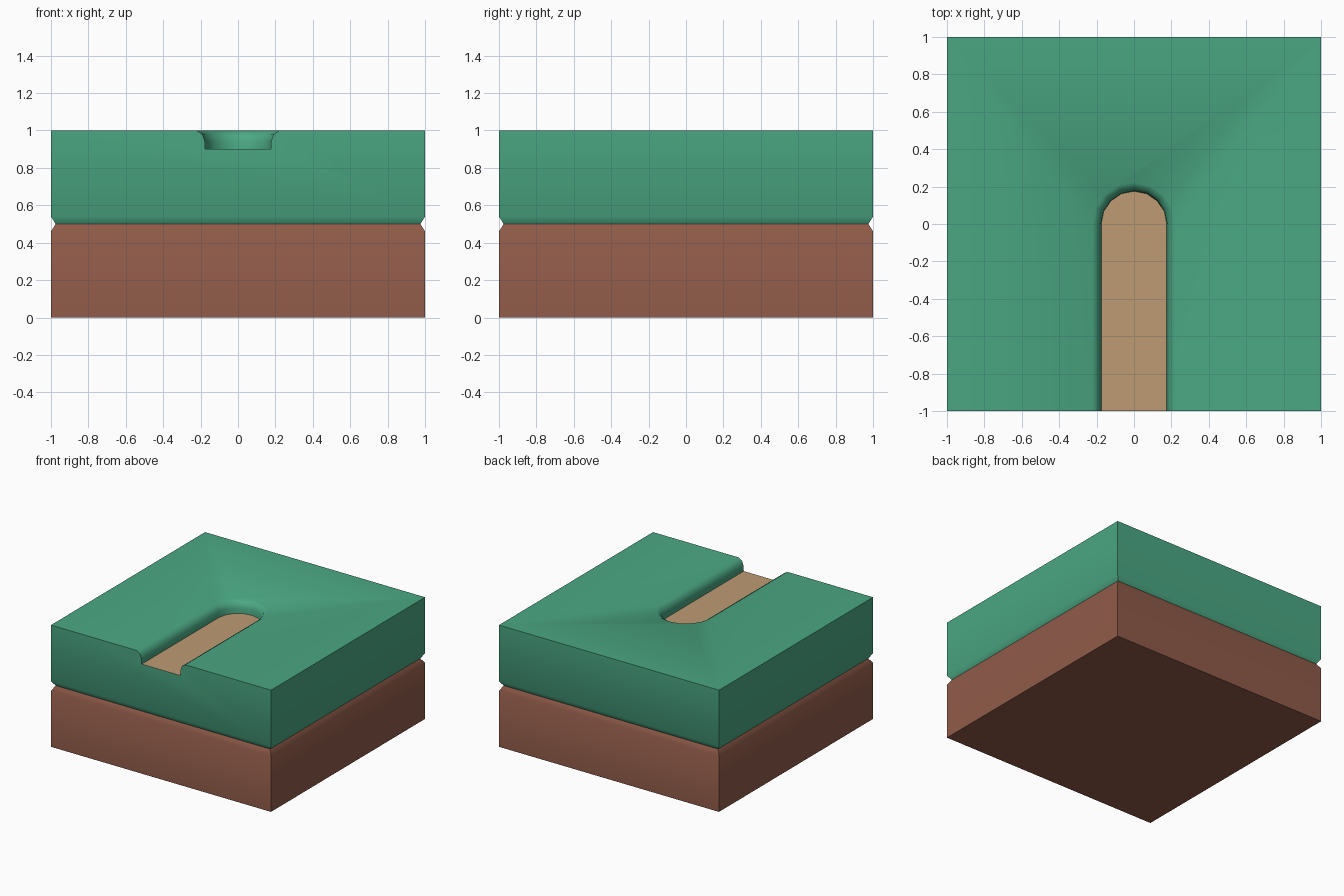
import bpy
import bmesh
from math import sin, cos, pi, radians

if "Cube" in bpy.data.objects:
    bpy.data.objects.remove(bpy.data.objects["Cube"])


def material(name, rgb):
    m = bpy.data.materials.new(name)
    m.diffuse_color = (*rgb, 1)
    m.use_nodes = True
    m.node_tree.nodes["Principled BSDF"].inputs["Base Color"].default_value = m.diffuse_color
    return m


def square(bm, half, z):
    return [bm.verts.new((x * half, y * half, z))
            for x, y in ((-1, -1), (1, -1), (1, 1), (-1, 1))]


def skirt(bm, low, high, sides=range(4)):
    for i in sides:
        j = (i + 1) % 4
        bm.faces.new((low[i], low[j], high[j], high[i]))


def finish(bm, name, mat):
    bm.normal_update()
    mesh = bpy.data.meshes.new(name)
    bm.to_mesh(mesh)
    bm.free()
    mesh.materials.append(mat)
    ob = bpy.data.objects.new(name, mesh)
    bpy.context.collection.objects.link(ob)
    bpy.ops.object.select_all(action='DESELECT')
    ob.select_set(True)
    bpy.context.view_layer.objects.active = ob
    bpy.ops.object.shade_smooth_by_angle(angle=radians(40))


def channel(bm, r, z, segments=8):
    """U-shaped outline: straight from the front edge, round end at the middle."""
    pts = [(-r, -1)]
    pts += [(-r * cos(pi * i / segments), r * sin(pi * i / segments))
            for i in range(segments + 1)]
    pts.append((r, -1))
    return [bm.verts.new((x, y, z)) for x, y in pts]


grass = material("grass", (0.07, 0.39, 0.23))
dirt = material("dirt", (0.28, 0.105, 0.067))
sand = material("sand", (0.51, 0.33, 0.17))

# Dirt base with a chamfered upper edge
bm = bmesh.new()
bottom, mid, top = square(bm, 1, 0), square(bm, 1, 0.46), square(bm, 0.975, 0.5)
bm.faces.new(bottom[::-1])
skirt(bm, bottom, mid)
skirt(bm, mid, top)
finish(bm, "dirt_base", dirt)

# Grass block: chamfered lower edge, channel sunk into the top
bm = bmesh.new()
low, mid, top = square(bm, 0.975, 0.5), square(bm, 1, 0.54), square(bm, 1, 1)
skirt(bm, low, mid)
skirt(bm, mid, top, (1, 2, 3))
profile = ((0.175, 0.9), (0.178, 0.945), (0.19, 0.98), (0.222, 1.0))
rows = [channel(bm, r, z) for r, z in profile]
for a, b in zip(rows, rows[1:]):
    for i in range(len(a) - 1):
        bm.faces.new((a[i], a[i + 1], b[i + 1], b[i]))
bm.faces.new([top[0]] + rows[-1] + top[1:])
bm.faces.new([mid[0], mid[1], top[1]] + [r[-1] for r in rows[::-1]]
             + [r[0] for r in rows] + [top[0]])
finish(bm, "grass_block", grass)

# Sandy floor of the channel
bm = bmesh.new()
bm.faces.new(channel(bm, 0.175, 0.9)[::-1])
finish(bm, "path_floor", sand)
